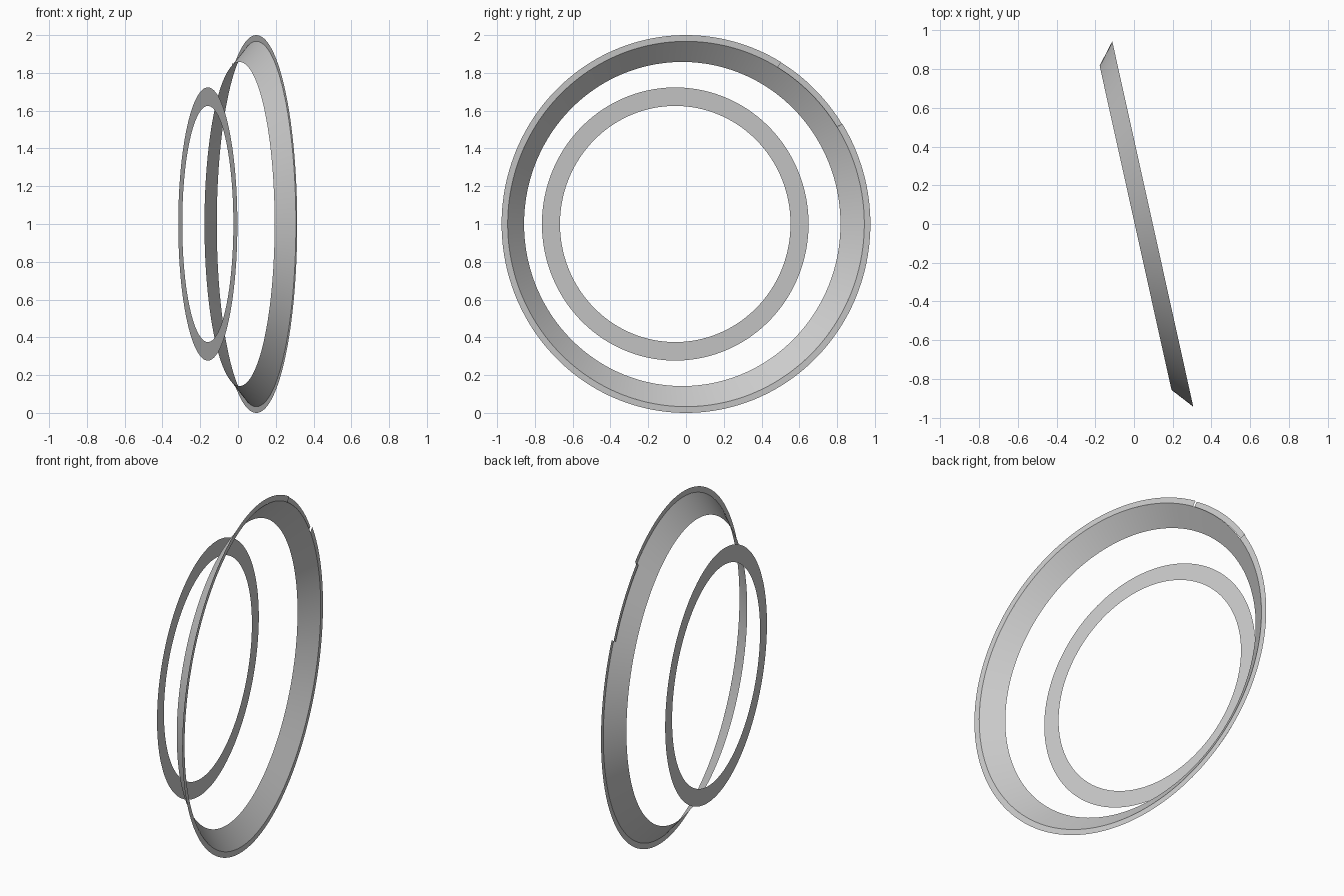
import bpy, bmesh
from math import sin, cos, radians, tau
from mathutils import Vector, Matrix

cube = bpy.data.objects.get("Cube")
if cube:
    bpy.data.objects.remove(cube, do_unlink=True)

# one plain grey for all parts
grey = bpy.data.materials.new("light_grey")
grey.use_nodes = True
colour = (0.6, 0.6, 0.6, 1)
grey.diffuse_color = colour
grey.node_tree.nodes["Principled BSDF"].inputs["Base Color"].default_value = colour

# shared axis of all rings, turned slightly off the x axis
turn = radians(12.5)
axis = Vector((cos(turn), sin(turn), 0))
side = Vector((-sin(turn), cos(turn), 0))
up = Vector((0, 0, 1))
hub = Vector((0.097, 0, 1))
STEPS = 180


def add_band(bm, inner, outer, start=0, end=360):
    """Sheet swept round the axis between two (radius, offset) circles."""
    count = max(2, round(STEPS * (end - start) / 360))
    closed = end - start == 360
    rows = []
    for i in range(count if closed else count + 1):
        a = radians(start + (end - start) * i / count)
        ray = side * cos(a) + up * sin(a)
        rows.append([bm.verts.new(hub + ray * r + axis * h) for r, h in (inner, outer)])
    for i in range(count):
        p, q = rows[i], rows[(i + 1) % len(rows)]
        bm.faces.new((p[0], p[1], q[1], q[0]))


def make_part(name, *bands):
    bm = bmesh.new()
    for band in bands:
        add_band(bm, *band)
    mesh = bpy.data.meshes.new(name)
    bm.to_mesh(mesh)
    bm.free()
    mesh.materials.append(grey)
    for face in mesh.polygons:
        face.use_smooth = True
    obj = bpy.data.objects.new(name, mesh)
    bpy.context.collection.objects.link(obj)
    return obj


# wide sloping ring
make_part("sloping_ring", ((0.858, -0.091), (0.967, 0)))

# thin flat rim, with one short section set back
make_part("outer_rim",
          ((0.967, 0), (1, 0), 59, 392),
          ((0.967, -0.012), (1, -0.012), 32, 59))

# separate small flat ring
make_part("small_flat_ring", ((0.625, -0.263), (0.723, -0.263)))
